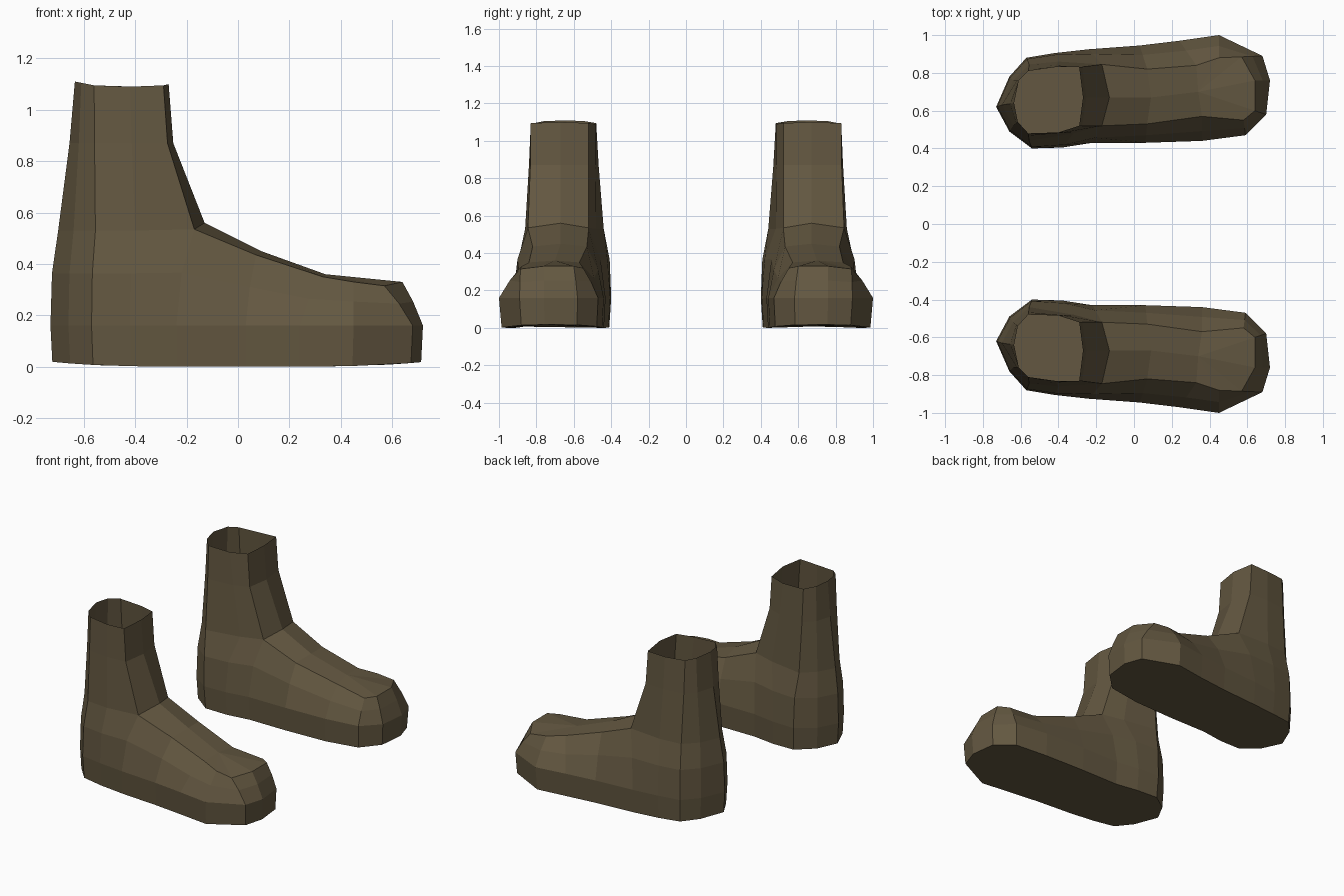
import bpy, bmesh
from mathutils import Vector

if "Cube" in bpy.data.objects:
    bpy.data.objects.remove(bpy.data.objects["Cube"])

leather = bpy.data.materials.new("brown leather")
leather.diffuse_color = (0.125, 0.096, 0.052, 1)
leather.use_nodes = True
leather.node_tree.nodes["Principled BSDF"].inputs["Base Color"].default_value = leather.diffuse_color

# Plan outline of the foot: inner toe -> heel -> outer toe
OUTLINE = [(.70, .58), (.59, .47), (.36, .44), (.06, .43), (-.22, .43), (-.38, .405),
           (-.54, .40), (-.66, .49), (-.73, .62), (-.66, .78), (-.57, .88), (-.42, .905),
           (-.24, .925), (.03, .945), (.24, .97), (.45, 1.0), (.68, .89), (.72, .76)]
# Instep edge and ankle line, column by column with the outline
UPPER = [(.64, .60, .33), (.58, .55, .32), (.36, .57, .35), (.07, .53, .435),
         (-.17, .52, .535), (-.32, .48, .53), (-.555, .44, .53), (-.64, .52, .53),
         (-.70, .63, .53), (-.64, .76, .53), (-.555, .845, .53), (-.40, .86, .53),
         (-.17, .845, .535), (.07, .82, .435), (.33, .84, .35), (.45, .88, .33),
         (.57, .885, .315), (.64, .76, .33)]
# Ridge of the instep, from the ankle forwards
RIDGE = [(-.13, .67, .56), (.09, .67, .45), (.34, .70, .36)]
# Open rim: front centre, then columns 4..12
RIM = [(-.27, .67, 1.10), (-.29, .52, 1.095), (-.40, .485, 1.09), (-.56, .48, 1.095),
       (-.615, .54, 1.105), (-.635, .64, 1.11), (-.61, .76, 1.105), (-.56, .81, 1.095),
       (-.42, .83, 1.09), (-.29, .83, 1.095)]


def bridge(bm, a, b):
    for i in range(len(a)):
        j = (i + 1) % len(a)
        bm.faces.new((a[i], a[j], b[j], b[i]))


def make_boot(name, side):
    bm = bmesh.new()

    def ring(points):
        return [bm.verts.new((p[0], p[1] * side, p[2])) for p in points]

    # Sole, welt and side rings
    welt_pts = [Vector((x, y, .16)) for x, y in OUTLINE]
    upper_pts = [Vector(p) for p in UPPER]
    sole_pts = [(p.x * .99, .65 + (p.y - .65) * .96, .018 * (p.x / .72) ** 4)
                for p in welt_pts]
    side_pts = []
    for i, (w, u) in enumerate(zip(welt_pts, upper_pts)):
        blend = .2 if 5 <= i <= 11 else .3 if i in (4, 12) else .4 if i in (2, 3, 13, 14) else .48
        p = w.lerp(u, blend)
        p.z = w.z + (u.z - w.z) * .55
        side_pts.append(p)
    sole, welt, flank, upper = [ring(p) for p in (sole_pts, welt_pts, side_pts, upper_pts)]
    bm.faces.new(sole)
    for a, b in ((sole, welt), (welt, flank), (flank, upper)):
        bridge(bm, a, b)

    # Instep and toe cap
    ridge = ring(RIDGE)
    for k in range(2):
        bm.faces.new((ridge[k], ridge[k + 1], upper[3 - k], upper[4 - k]))
        bm.faces.new((ridge[k], ridge[k + 1], upper[13 + k], upper[12 + k]))
    bm.faces.new((ridge[2], upper[2], upper[1], upper[0]))
    for a, b in ((0, 17), (17, 16), (16, 15), (15, 14)):
        bm.faces.new((ridge[2], upper[a], upper[b]))

    # Leg shaft, open at the top
    ankle = [ridge[0]] + upper[4:13]
    shin = []
    for i, (a, r) in enumerate(zip(ankle, RIM)):
        base = Vector((a.co.x, a.co.y * side, a.co.z))
        p = base.lerp(Vector(r), .87 if i in (0, 1, 9) else .68)
        p.z = .87
        shin.append(p)
    shin = ring(shin)
    bridge(bm, ankle, shin)
    bridge(bm, shin, ring(RIM))

    bmesh.ops.recalc_face_normals(bm, faces=bm.faces)
    # The sole must face down
    bm.faces.ensure_lookup_table()
    if bm.faces[0].normal.z > 0:
        bmesh.ops.reverse_faces(bm, faces=bm.faces)
    mesh = bpy.data.meshes.new(name)
    bm.to_mesh(mesh)
    bm.free()
    mesh.materials.append(leather)
    bpy.context.collection.objects.link(bpy.data.objects.new(name, mesh))


make_boot("left_boot", 1)
make_boot("right_boot", -1)
